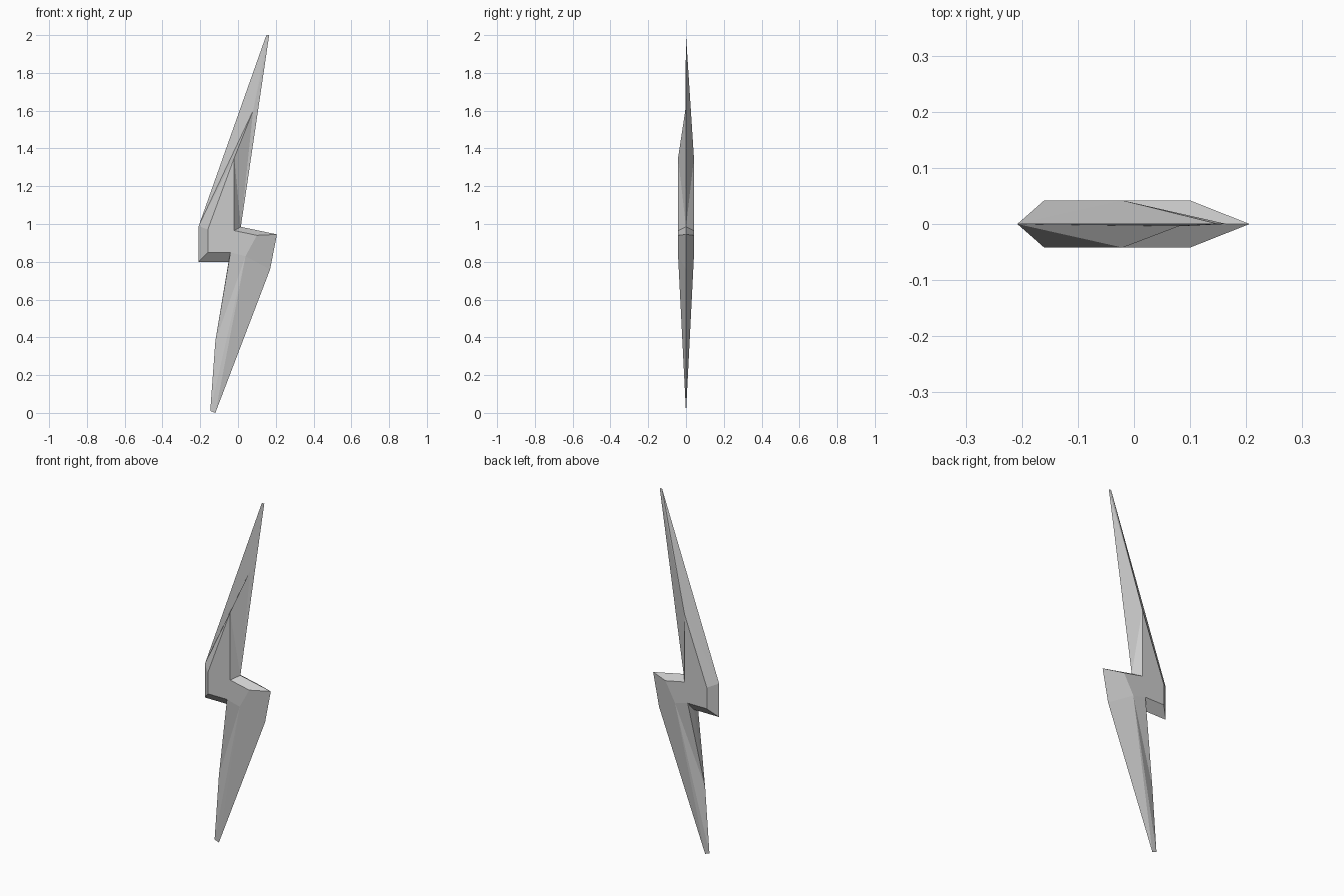
import bpy, bmesh

cube = bpy.data.objects.get("Cube")
if cube:
    bpy.data.objects.remove(cube)

grey = bpy.data.materials.new("plain grey")
grey.use_nodes = True
grey.diffuse_color = (0.6, 0.6, 0.6, 1)
grey.node_tree.nodes["Principled BSDF"].inputs["Base Color"].default_value = (0.6, 0.6, 0.6, 1)

# Sharp outer edge of the bolt, lying on y = 0 (x, z)
rim = {
    "A": (-0.208, 0.99), "B": (-0.208, 0.80), "C": (-0.05, 0.80),
    "D": (-0.12, 0.38), "E": (-0.147, 0.01), "F": (-0.12, 0.0),
    "G": (0.17, 0.76), "H": (0.206, 0.945), "I": (0.015, 0.985),
    "J": (0.165, 2.0), "K": (0.15, 2.0),
}
# Corners of the raised flat face (x, z)
flat = {
    "a": (-0.16, 0.97), "b": (-0.16, 0.85), "c": (-0.04, 0.85),
    "g": (0.04, 0.83), "h": (0.10, 0.94), "i": (-0.02, 0.965),
    "j": (-0.02, 1.35),
}
depth = 0.042

# Faces by corner letters, shared by both sides
shared = ["abci", "cghi", "aij", "ABba", "BCcb", "CDc", "cDg",
          "gDE", "gEF", "gFG", "gGHh", "hHIi"]
# The front blade dips at a low ridge point; the back runs straight to the tip
front_blade = ["Aaj", "Ajp", "ApK", "KpJ", "iIj", "jIp", "pIJ"]
back_blade = ["Aaj", "AjK", "KjJ", "jIJ", "iIj"]

bm = bmesh.new()
edge_verts = {k: bm.verts.new((x, 0, z)) for k, (x, z) in rim.items()}
for side, blade in ((-1, front_blade), (1, back_blade)):
    verts = dict(edge_verts)
    for k, (x, z) in flat.items():
        verts[k] = bm.verts.new((x, side * depth, z))
    if side < 0:
        verts["p"] = bm.verts.new((0.08, -0.004, 1.6))
    for letters in shared + blade:
        bm.faces.new([verts[k] for k in letters])
bmesh.ops.recalc_face_normals(bm, faces=bm.faces)

mesh = bpy.data.meshes.new("lightning_bolt")
bm.to_mesh(mesh)
bm.free()
mesh.materials.append(grey)
bolt = bpy.data.objects.new("lightning_bolt", mesh)
bpy.context.collection.objects.link(bolt)
